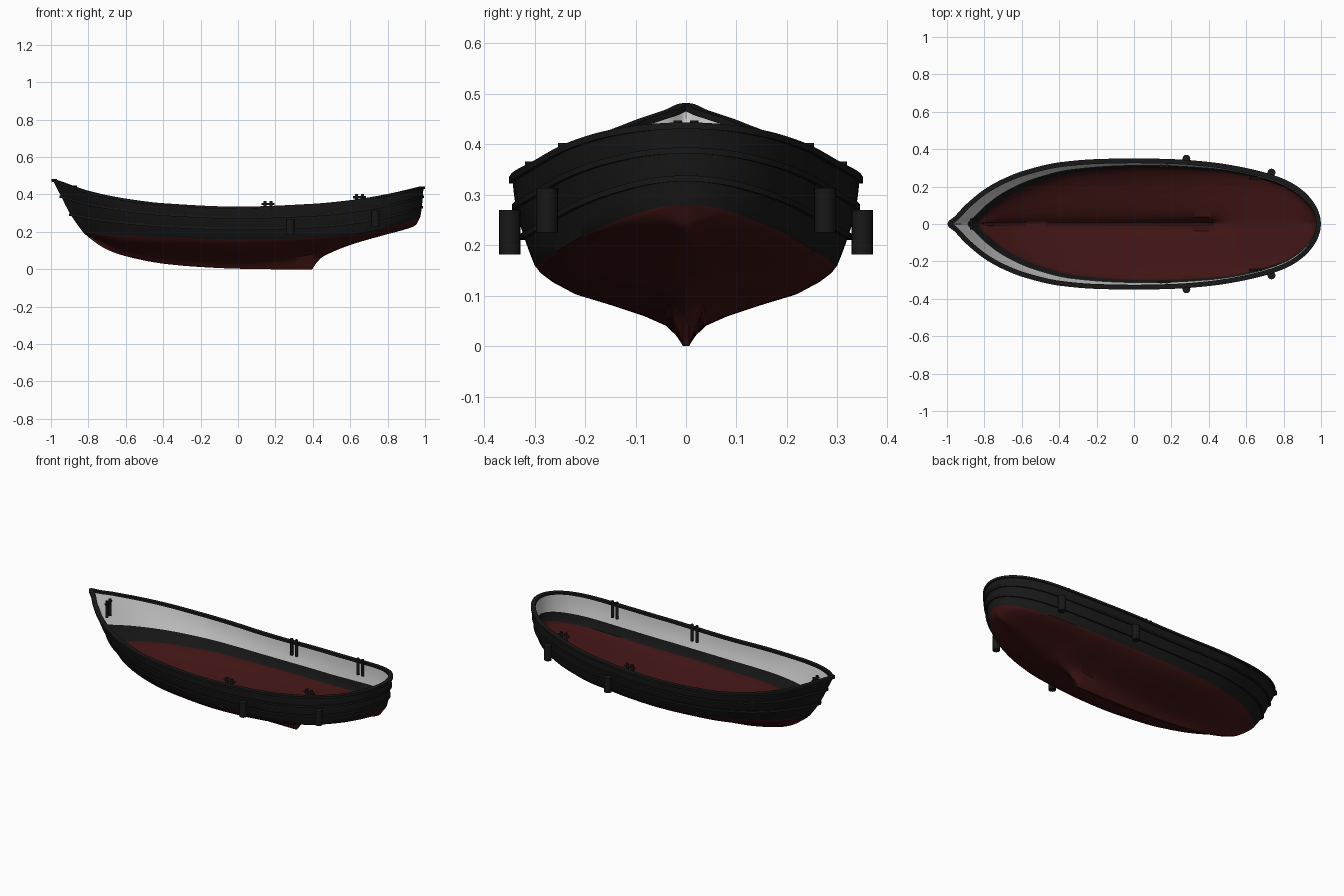
import bpy, bmesh, math
from mathutils import Vector

if "Cube" in bpy.data.objects:
    bpy.data.objects.remove(bpy.data.objects["Cube"])


def material(name, rgb):
    m = bpy.data.materials.new(name)
    m.diffuse_color = (*rgb, 1)
    m.use_nodes = True
    m.node_tree.nodes["Principled BSDF"].inputs["Base Color"].default_value = m.diffuse_color
    return m


BLACK = material("black paint", (0.009, 0.009, 0.009))
RED = material("dark red bottom paint", (0.05, 0.007, 0.007))
GREY = material("light grey paint", (0.6, 0.6, 0.6))


def curve(pts):
    """Monotone smooth interpolation through (x, value) points."""
    xs, ys = zip(*pts)
    h = [b - a for a, b in zip(xs, xs[1:])]
    d = [(b - a) / k for a, b, k in zip(ys, ys[1:], h)]
    m = [d[0]] + [2 * a * b / (a + b) if a * b > 0 else 0 for a, b in zip(d, d[1:])] + [d[-1]]

    def f(x):
        x = min(max(x, xs[0]), xs[-1])
        i = 0
        while i < len(h) - 1 and x > xs[i + 1]:
            i += 1
        t = (x - xs[i]) / h[i]
        return ((1 + 2 * t) * (1 - t) ** 2 * ys[i] + t * (1 - t) ** 2 * h[i] * m[i]
                + t * t * (3 - 2 * t) * ys[i + 1] + t * t * (t - 1) * h[i] * m[i + 1])
    return f


def plan(pts):
    """Half breadth against angle, so that the stern closes roundly."""
    return curve([(math.acos(-x), y) for x, y in pts])


# Hull lines
sheer_z = curve([(-1, .48), (-.8, .412), (-.6, .372), (-.4, .348), (0, .33), (.4, .345),
                 (.6, .364), (.8, .396), (1, .44)])
water_z = curve([(-.83, .2), (-.6, .182), (-.3, .167), (0, .16), (.4, .167), (.6, .185),
                 (.8, .222), (.9, .25), (.975, .28)])
keel_z = curve([(-.83, .2), (-.8, .172), (-.7, .105), (-.6, .07), (-.4, .03), (-.2, .012), (0, .003),
                (.2, 0), (.4, 0), (.42, .035), (.45, .065), (.5, .09), (.6, .13), (.7, .16),
                (.8, .188), (.9, .215), (.95, .236), (.975, .28)])
body_z = curve([(-.83, .2), (-.8, .18), (-.6, .09), (-.4, .058), (0, .04), (.2, .05), (.4, .08),
                (.5, .1), (.6, .132), (.7, .161), (.8, .189), (.9, .217), (.95, .238), (.975, .28)])
sheer_y = plan([(-1, 0), (-.97, .03), (-.9, .102), (-.8, .182), (-.7, .237), (-.6, .276), (-.4, .323),
                (-.2, .34), (0, .344), (.2, .34), (.4, .325), (.6, .293), (.8, .236), (.9, .178),
                (.96, .115), (1, 0)])
water_y = plan([(-1, 0), (-.95, .06), (-.9, .1), (-.8, .16), (-.6, .235), (-.4, .277), (0, .3),
                (.4, .285), (.6, .257), (.8, .2), (.9, .145), (.96, .09), (1, 0)])
bow_x = curve([(0, -.83), (.33, -.895), (.68, -.945), (1, -.99)])
stern_x = curve([(0, .975), (.33, .983), (.68, .988), (1, .992)])
flare = curve([(0, 0), (.33, .48), (.68, .85), (1, 1)])
N = 120
DECK, UPPER = .33, .68


def side_point(i, v):
    """Point on the topsides: column i from bow to stern, v from waterline to sheer."""
    th = math.pi * i / N
    s = (1 - math.cos(th)) / 2

    def at(w):
        return bow_x(w) + (stern_x(w) - bow_x(w)) * s
    k = flare(v)
    y = 0 if i in (0, N) else water_y(th) * (1 - k) + sheer_y(th) * k
    z = water_z(at(0)) * (1 - v) + sheer_z(at(1)) * v
    return Vector((at(v), y, z))


def line(v, off=0.0):
    """Level line offset horizontally outward."""
    p = [side_point(i, v) for i in range(N + 1)]
    out = []
    for i, q in enumerate(p):
        if i in (0, N):
            n = Vector((-1 if i == 0 else 1, 0, 0))
            r = q + n * off * (1.2 if i == 0 else 1)
        else:
            t = p[i + 1] - p[i - 1]
            r = q + Vector((-t.y, t.x, 0)).normalized() * off
            r.y = max(r.y, 0)
        out.append(r)
    return out


def smooth(ob):
    bpy.ops.object.select_all(action='DESELECT')
    ob.select_set(True)
    bpy.context.view_layer.objects.active = ob
    bpy.ops.object.shade_smooth_by_angle(angle=math.radians(40))


def strip(name, rows, mats, mat_rule=lambda r: 0, closed=False, outward=True):
    """Skin a list of rows into a half sheet and mirror it across the centreline."""
    bm = bmesh.new()
    g = [[bm.verts.new(p) for p in r] for r in rows]
    for r in range(len(g) if closed else len(g) - 1):
        a, b = g[r], g[(r + 1) % len(g)]
        for i in range(len(a) - 1):
            f = bm.faces.new((a[i], b[i], b[i + 1], a[i + 1]))
            f.material_index = mat_rule(r)
    bmesh.ops.remove_doubles(bm, verts=bm.verts, dist=1e-5)
    bmesh.ops.recalc_face_normals(bm, faces=bm.faces)
    if not closed:
        side = sum(f.normal.y * f.calc_area() for f in bm.faces)
        if (side > 0) != outward:
            bmesh.ops.reverse_faces(bm, faces=bm.faces)
    me = bpy.data.meshes.new(name)
    bm.to_mesh(me)
    bm.free()
    for m in mats:
        me.materials.append(m)
    ob = bpy.data.objects.new(name, me)
    bpy.context.collection.objects.link(ob)
    mod = ob.modifiers.new("mirror", 'MIRROR')
    mod.use_axis = (False, True, False)
    smooth(ob)
    return ob


# Hull shell: red bottom with keel, black topsides
section = [(.27, .155), (.5, .346), (.73, .52), (.88, .72), (.96, .87)]
cols = []
for i in range(N + 1):
    w = side_point(i, 0)
    k = keel_z(w.x)
    b = max(body_z(w.x), k)
    pts = [(0, k), (min(.006, w.y), k), (min(.02, w.y * .09), (k + b) / 2), (w.y * .13, b)]
    pts += [(w.y * f, b + (w.z - b) * u) for f, u in section]
    cols.append([Vector((w.x, y, z)) for y, z in pts])
rows = [list(r) for r in zip(*cols)]
n_red = len(rows)
rows += [line(v) for v in (0, .16, DECK, .5, UPPER, .84, 1)]
strip("hull", rows, [RED, BLACK], lambda r: 0 if r < n_red else 1)

# Grey inner face of the bulwark
strip("bulwark_lining", [line(v, -.008) for v in (DECK, .5, UPPER, .84, 1)], [GREY], outward=False)


# Cap rail and rubbing strakes
def rail(name, v, inner, outer, low, high):
    a, b = line(v, inner), line(v, outer)
    up = lambda r, dz: [p + Vector((0, 0, dz)) for p in r]
    strip(name, [up(a, low), up(b, low), up(b, high), up(a, high)], [BLACK], closed=True)


rail("cap_rail", 1, -.019, .007, -.008, .005)
rail("upper_strake", UPPER, -.003, .007, -.006, .006)
rail("lower_strake", DECK, -.003, .007, -.006, .006)


# Solid helpers
def cylinder(name, p, r, depth, rot=(0, 0, 0), sides=20):
    bpy.ops.mesh.primitive_cylinder_add(vertices=sides, radius=r, depth=depth, location=p, rotation=rot)
    ob = bpy.context.object
    ob.name = name
    ob.data.materials.append(BLACK)
    smooth(ob)


def bitt(name, x, y, top, along_x):
    """Twin mooring posts with a crossbar."""
    d = Vector((1, 0, 0)) if along_x else Vector((0, 1, 0))
    c = Vector((x, y, top - .05))
    for k, s in enumerate((-1, 1)):
        cylinder(f"{name}_post_{k}", c + d * .016 * s, .0085, .1, sides=14)
    rot = (0, math.pi / 2, 0) if along_x else (math.pi / 2, 0, 0)
    cylinder(f"{name}_bar", c + Vector((0, 0, .033)), .006, .07 if along_x else .06, rot, 12)


# Mooring bitts and hanging fenders
bitt("bow_bitt", -.87, 0, .447, False)
for s, side in ((-1, "near"), (1, "far")):
    bitt(f"middle_bitt_{side}", .16, .31 * s, .366, True)
    bitt(f"aft_bitt_{side}", .65, .245 * s, .402, True)
    cylinder(f"middle_fender_{side}", (.28, .349 * s, .226), .021, .088)
    cylinder(f"aft_fender_{side}", (.735, .275 * s, .269), .021, .088)
